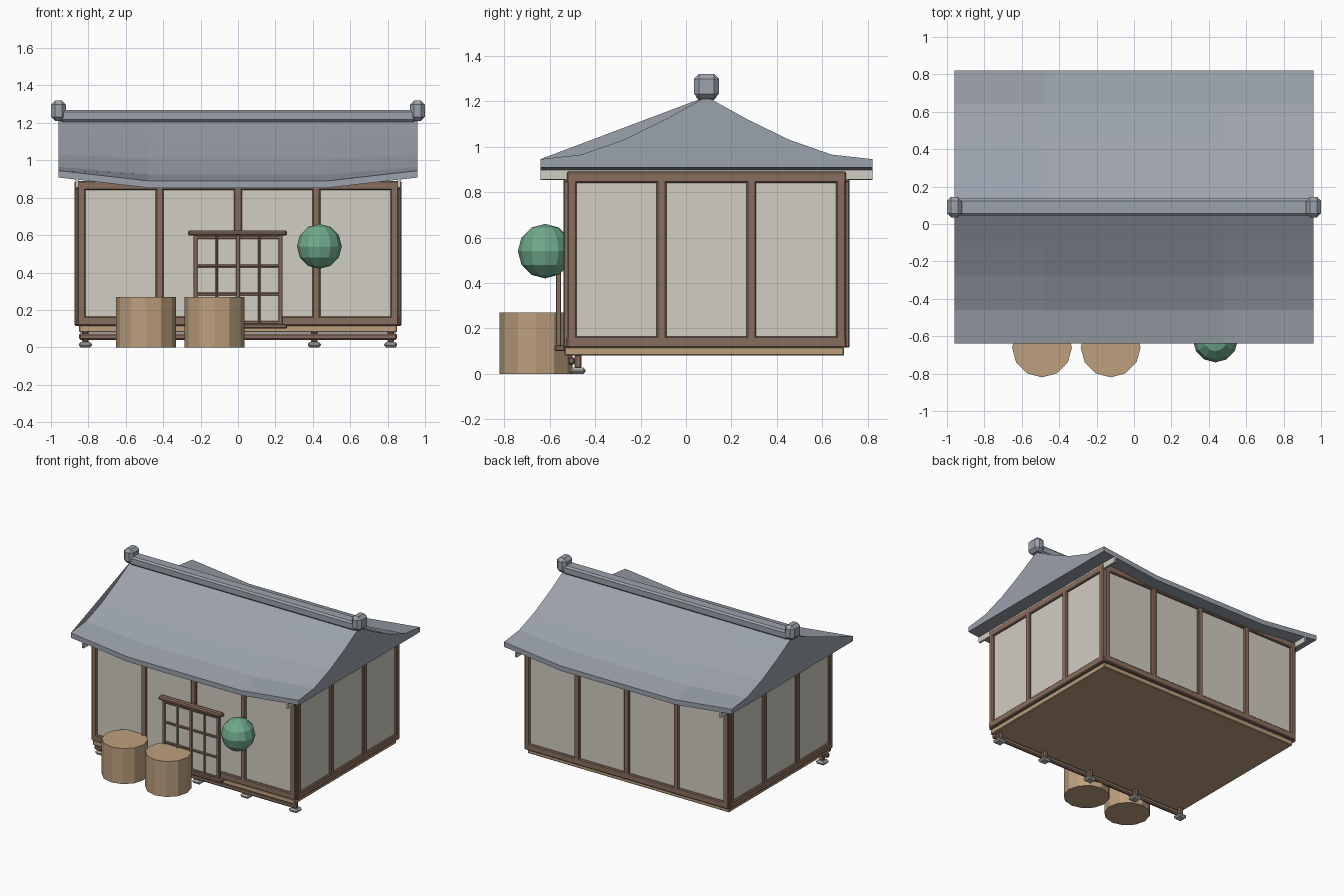
import bpy
import bmesh
import math

old = bpy.data.objects.get("Cube")
if old:
    bpy.data.objects.remove(old, do_unlink=True)


def material(name, r, g, b):
    m = bpy.data.materials.new(name)
    m.use_nodes = True
    m.diffuse_color = (r, g, b, 1)
    m.node_tree.nodes["Principled BSDF"].inputs["Base Color"].default_value = (r, g, b, 1)
    return m


SLATE = material("slate grey", .33, .36, .41)
CREAM = material("paper cream", .64, .61, .55)
WOOD = material("brown wood", .25, .155, .11)
TAN = material("tan wood", .51, .35, .21)
GREEN = material("lantern green", .16, .40, .26)
STONE = material("pale stone", .47, .46, .42)


def finish(name, bm, mat, bevel=0):
    bmesh.ops.recalc_face_normals(bm, faces=bm.faces)
    mesh = bpy.data.meshes.new(name)
    bm.to_mesh(mesh)
    bm.free()
    mesh.materials.append(mat)
    ob = bpy.data.objects.new(name, mesh)
    bpy.context.scene.collection.objects.link(ob)
    if bevel:
        mod = ob.modifiers.new("bevel", 'BEVEL')
        mod.width = bevel
        mod.segments = 1
    return ob


def box(name, xs, ys, zs, mat, bevel=0):
    """Box spanning the given (low, high) ranges."""
    bm = bmesh.new()
    bmesh.ops.create_cube(bm, size=1)
    for v in bm.verts:
        for i, (lo, hi) in enumerate((xs, ys, zs)):
            v.co[i] = (lo + hi) / 2 + v.co[i] * (hi - lo)
    return finish(name, bm, mat, bevel)


def around(c, w):
    return (c - w / 2, c + w / 2)


MID = .09          # depth of the ridge line and centre of the house
HALF_X, HALF_Y = .845, .615
LOW, HIGH = .115, .89


def wall(name, along_x, face, outward, half, centre, count):
    """Paper wall with rails, evenly spaced posts and recessed panel."""
    depth = sorted((face, face - outward * .03))
    paper = sorted((face - outward * .015, face - outward * .025))

    def part(label, span, thick, zs, mat, bevel):
        ranges = (span, thick) if along_x else (thick, span)
        box(name + label, *ranges, zs, mat, bevel)

    full = (centre - half, centre + half)
    part("_paper", full, paper, (LOW + .02, HIGH - .02), CREAM, 0)
    part("_bottom_rail", full, depth, (LOW, LOW + .05), WOOD, .006)
    part("_top_rail", full, depth, (HIGH - .05, HIGH), WOOD, .006)
    reach = half - .0225
    for i in range(count):
        c = centre - reach + 2 * reach * i / (count - 1)
        part(f"_post_{i}", around(c, .043), depth, (LOW, HIGH), WOOD, .006)


wall("front_wall", True, -.54, -1, .86, 0, 5)
wall("back_wall", True, .72, 1, .86, 0, 5)
wall("left_wall", False, .873, 1, HALF_Y, MID, 4)
wall("right_wall", False, -.873, -1, HALF_Y, MID, 4)

# Floor and front support beam on stone feet
box("floor", (-.85, .85), (-.535, .695), (.08, .118), TAN, .005)
box("front_beam", (-.85, .85), (-.52, -.49), (.04, .075), WOOD, .008)
for i in range(5):
    x = (i - 2) * .408
    box(f"foot_post_{i}", around(x, .035), (-.49, -.46), (.025, .085), WOOD, .006)
    box(f"foot_stone_{i}", around(x, .07), (-.51, -.442), (0, .028), STONE, .01)

# Swept roof with eaves lifted towards both ends
OFFSETS = (0, .18, .365, .55, .73)
HEIGHTS = (1.22, 1.12, 1.03, .965, .945)
SAG = (0, .005, .02, .04, .055)
EAVE = .037


def roof_section(x):
    drop = 0 if abs(x) > .9 else 1
    half = [(o, h - s * drop) for o, h, s in zip(OFFSETS, HEIGHTS, SAG)]
    half.append((half[-1][0], half[-1][1] - EAVE))
    front = [(x, MID - o, z) for o, z in reversed(half)]
    return front + [(x, MID + o, z) for o, z in half[1:]]


bm = bmesh.new()
sections = [[bm.verts.new(p) for p in roof_section(i * .48)] for i in range(-2, 3)]
for a, b in zip(sections, sections[1:]):
    for i in range(len(a)):
        j = (i + 1) % len(a)
        bm.faces.new((a[i], a[j], b[j], b[i]))
bm.faces.new(sections[0])
bm.faces.new(sections[-1])
finish("roof", bm, SLATE)

# Thin barge board closing the front curve at the right-hand gable
bm = bmesh.new()
bm.faces.new([bm.verts.new(p) for p in roof_section(-.96)[1:6]])
finish("right_barge_board", bm, SLATE)

# Ridge beam, end caps and cream gable boards
box("ridge_beam", (-.95, .95), around(MID, .09), (1.205, 1.27), SLATE, .012)
for side, label in ((1, "left"), (-1, "right")):
    box(label + "_ridge_cap", around(side * .96, .08), around(MID, .11),
        (1.21, 1.32), SLATE, .022)
    box(label + "_gable_board", around(side * .86, .015), (-.64, .82),
        (.855, .903), CREAM)

# Sliding lattice doors
box("door_paper", (-.235, .235), (-.561, -.553), (.11, .6), CREAM)
box("door_top_rail", (-.268, .262), (-.582, -.535), (.597, .625), WOOD, .008)
box("door_bottom_rail", (-.268, .262), (-.578, -.53), (.1, .125), WOOD, .006)
for i in range(5):
    wide = .022 if i % 2 == 0 else .012
    box(f"door_upright_{i}", around((i - 2) * .114, wide), (-.572, -.55),
        (.11, .6), WOOD, .003)
for i in range(4):
    box(f"door_crossbar_{i}", (-.235, .235), (-.57, -.552),
        around(.132 + i * .152, .016), WOOD, .003)

# Twelve-sided tubs by the door
for i, x in enumerate((-.492, -.125)):
    bm = bmesh.new()
    bmesh.ops.create_cone(bm, cap_ends=True, segments=12, radius1=.16,
                          radius2=.16, depth=.27)
    bmesh.ops.translate(bm, verts=bm.verts, vec=(x, -.66, .135))
    finish(f"tub_{i}", bm, TAN)

# Faceted round lantern
bm = bmesh.new()
bmesh.ops.create_uvsphere(bm, u_segments=12, v_segments=6, radius=.12)
bmesh.ops.translate(bm, verts=bm.verts, vec=(.435, -.62, .54))
finish("lantern", bm, GREEN)
